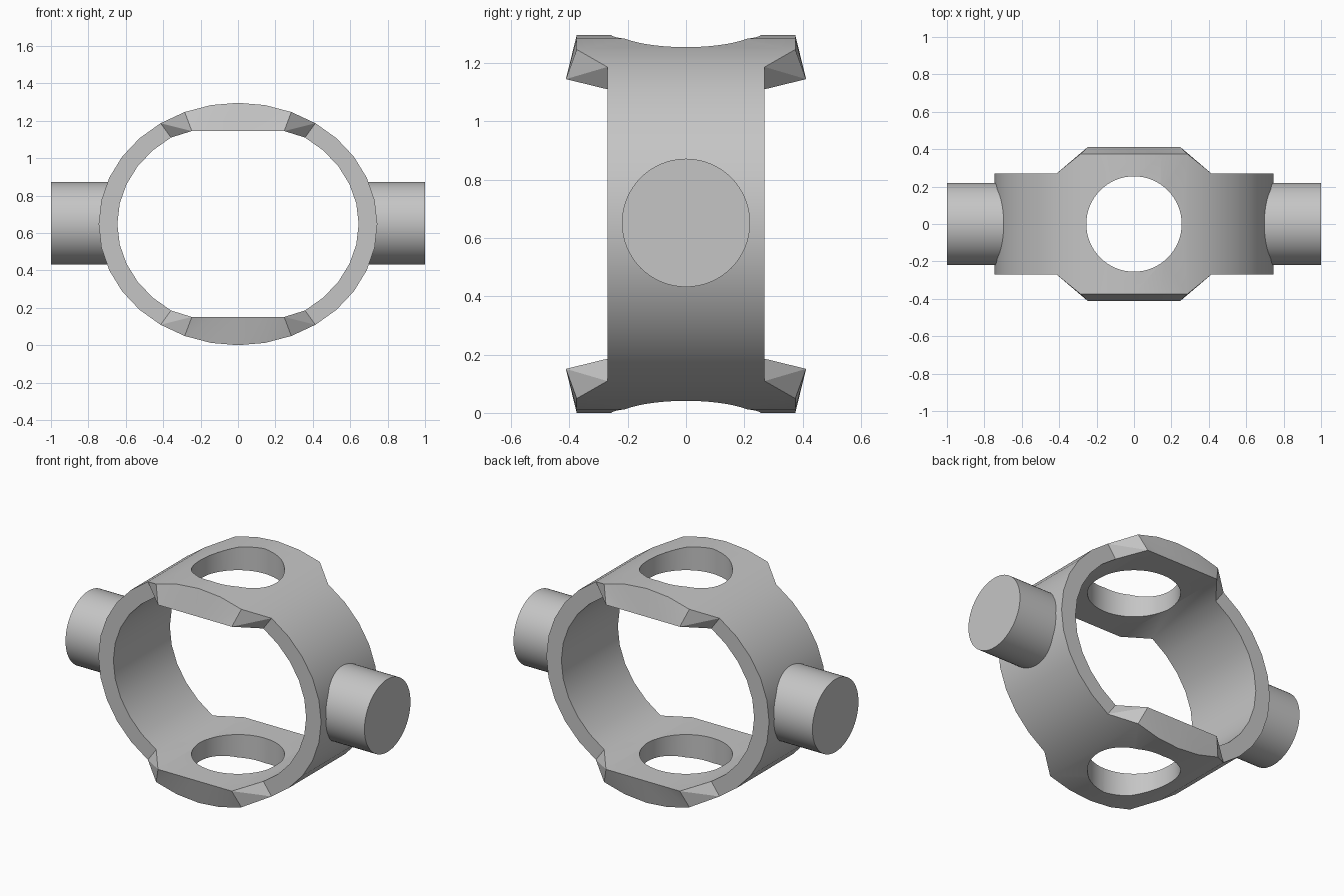
import bpy
import bmesh
from math import sin, cos, pi, radians

if "Cube" in bpy.data.objects:
    bpy.data.objects.remove(bpy.data.objects["Cube"])

SEGMENTS = 32
MID_Z = 0.648

grey = bpy.data.materials.new("plain_grey")
grey.use_nodes = True
colour = (0.56, 0.56, 0.56, 1)
grey.diffuse_color = colour
grey.node_tree.nodes["Principled BSDF"].inputs["Base Color"].default_value = colour


def finish(obj):
    bpy.ops.object.select_all(action="DESELECT")
    obj.select_set(True)
    bpy.context.view_layer.objects.active = obj
    bpy.ops.object.shade_smooth_by_angle(angle=radians(28))


def cylinder(name, radius, depth, location, rotation=(0, 0, 0)):
    bpy.ops.mesh.primitive_cylinder_add(vertices=64, radius=radius, depth=depth,
                                        location=location, rotation=rotation)
    obj = bpy.context.object
    obj.name = name
    obj.data.materials.append(grey)
    return obj


# Oval ring that widens into a plate at the top and bottom
bm = bmesh.new()
sections = []
for i in range(SEGMENTS):
    a = 2 * pi * i / SEGMENTS
    from_pole = min(i % 16, 16 - i % 16)
    plate = from_pole <= 2
    side = 1 if cos(a) > 0 else -1
    outer = (0.745 * sin(a), MID_Z + 0.648 * cos(a), 0.375 if plate else 0.27)
    inner_z = side * 0.497 if plate else 0.556 * cos(a)
    inner = (0.645 * sin(a), MID_Z + inner_z, 0.412 if plate else 0.27)
    sections.append([bm.verts.new((x, s * w, z))
                     for s in (-1, 1) for x, z, w in (outer, inner)])

for i in range(SEGMENTS):
    a, b = sections[i], sections[(i + 1) % SEGMENTS]
    bm.faces.new((a[0], b[0], b[2], a[2]))    # outside
    bm.faces.new((a[1], a[3], b[3], b[1]))    # inside
    starts_plate = (i % 16) == 13
    for o, n in ((0, 1), (2, 3)):             # front and back rims
        if starts_plate:
            bm.faces.new((a[o], b[o], b[n]))
            bm.faces.new((a[o], b[n], a[n]))
        else:
            bm.faces.new((a[o], b[o], a[n]))
            bm.faces.new((b[o], b[n], a[n]))
bmesh.ops.recalc_face_normals(bm, faces=bm.faces)
mesh = bpy.data.meshes.new("yoke_ring")
bm.to_mesh(mesh)
bm.free()
mesh.materials.append(grey)
ring = bpy.data.objects.new("yoke_ring", mesh)
bpy.context.collection.objects.link(ring)

# Round hole through both plates
cutter = cylinder("hole_cutter", 0.255, 2, (0, 0, MID_Z))
cutter.hide_render = True
cut = ring.modifiers.new("plate_holes", "BOOLEAN")
cut.operation = "DIFFERENCE"
cut.solver = "EXACT"
cut.object = cutter
bpy.context.view_layer.objects.active = ring
bpy.ops.object.modifier_apply(modifier=cut.name)
bpy.data.objects.remove(cutter)
finish(ring)

# Side pivot pins
for name, s in (("left_pin", 1), ("right_pin", -1)):
    finish(cylinder(name, 0.22, 0.33, (s * 0.835, 0, 0.652), (0, pi / 2, 0)))
